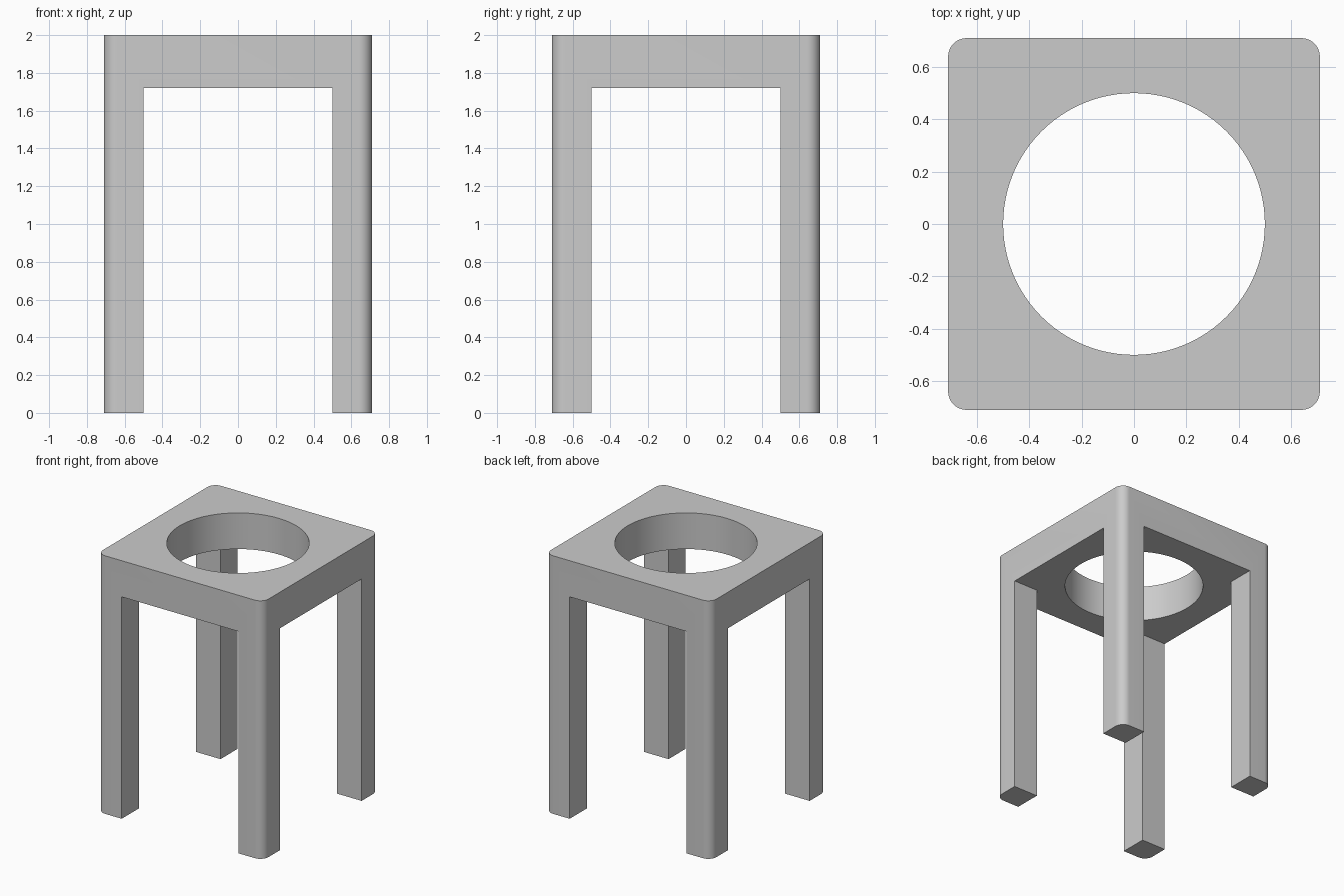
import bpy
import math

HALF, TOP, SEAT_BOTTOM = 0.71, 2.0, 1.72
INNER, CORNER, HOLE = 0.5, 0.07, 0.5

if "Cube" in bpy.data.objects:
    bpy.data.objects.remove(bpy.data.objects["Cube"], do_unlink=True)

grey = bpy.data.materials.new("light grey")
grey.use_nodes = True
colour = (0.6, 0.6, 0.6, 1)
grey.diffuse_color = colour
grey.node_tree.nodes["Principled BSDF"].inputs["Base Color"].default_value = colour


def prism(name, outline, z0, z1):
    """Straight prism over a counter-clockwise outline."""
    n = len(outline)
    verts = [(x, y, z) for z in (z0, z1) for x, y in outline]
    faces = [tuple(reversed(range(n))), tuple(range(n, 2 * n))]
    faces += [(i, (i + 1) % n, (i + 1) % n + n, i + n) for i in range(n)]
    mesh = bpy.data.meshes.new(name)
    mesh.from_pydata(verts, [], faces)
    mesh.materials.append(grey)
    obj = bpy.data.objects.new(name, mesh)
    bpy.context.collection.objects.link(obj)
    return obj


def arc(cx, cy, r, start, sweep, steps):
    angles = [math.radians(start + sweep * i / steps) for i in range(steps + 1)]
    return [(cx + r * math.cos(a), cy + r * math.sin(a)) for a in angles]


# Rounded square block that becomes seat and legs
c = HALF - CORNER
rounded = []
for k, (sx, sy) in enumerate([(1, 1), (-1, 1), (-1, -1), (1, -1)]):
    rounded += arc(sx * c, sy * c, CORNER, 90 * k, 90, 12)
stool = prism("stool_frame", rounded, 0, TOP)

# Cross-shaped space between the legs
cross = []
for k in range(4):
    cos, sin = [(1, 0), (0, 1), (-1, 0), (0, -1)][k]
    for x, y in [(1, -INNER), (1, INNER)]:
        cross.append((x * cos - y * sin, x * sin + y * cos))
    cross.append([(INNER, INNER), (-INNER, INNER), (-INNER, -INNER), (INNER, -INNER)][k])
leg_space = prism("leg_space_cutter", cross, -1, SEAT_BOTTOM)

# Round opening through the seat
seat_hole = prism("seat_hole_cutter", arc(0, 0, HOLE, 0, 360, 96)[:-1], 1, 3)

bpy.context.view_layer.objects.active = stool
stool.select_set(True)
for cutter in (leg_space, seat_hole):
    cutter.hide_render = True
    mod = stool.modifiers.new(cutter.name, "BOOLEAN")
    mod.operation, mod.solver, mod.object = "DIFFERENCE", "EXACT", cutter
    bpy.ops.object.modifier_apply(modifier=mod.name)
    bpy.data.objects.remove(cutter, do_unlink=True)

bpy.ops.object.shade_smooth_by_angle(angle=math.radians(30))
